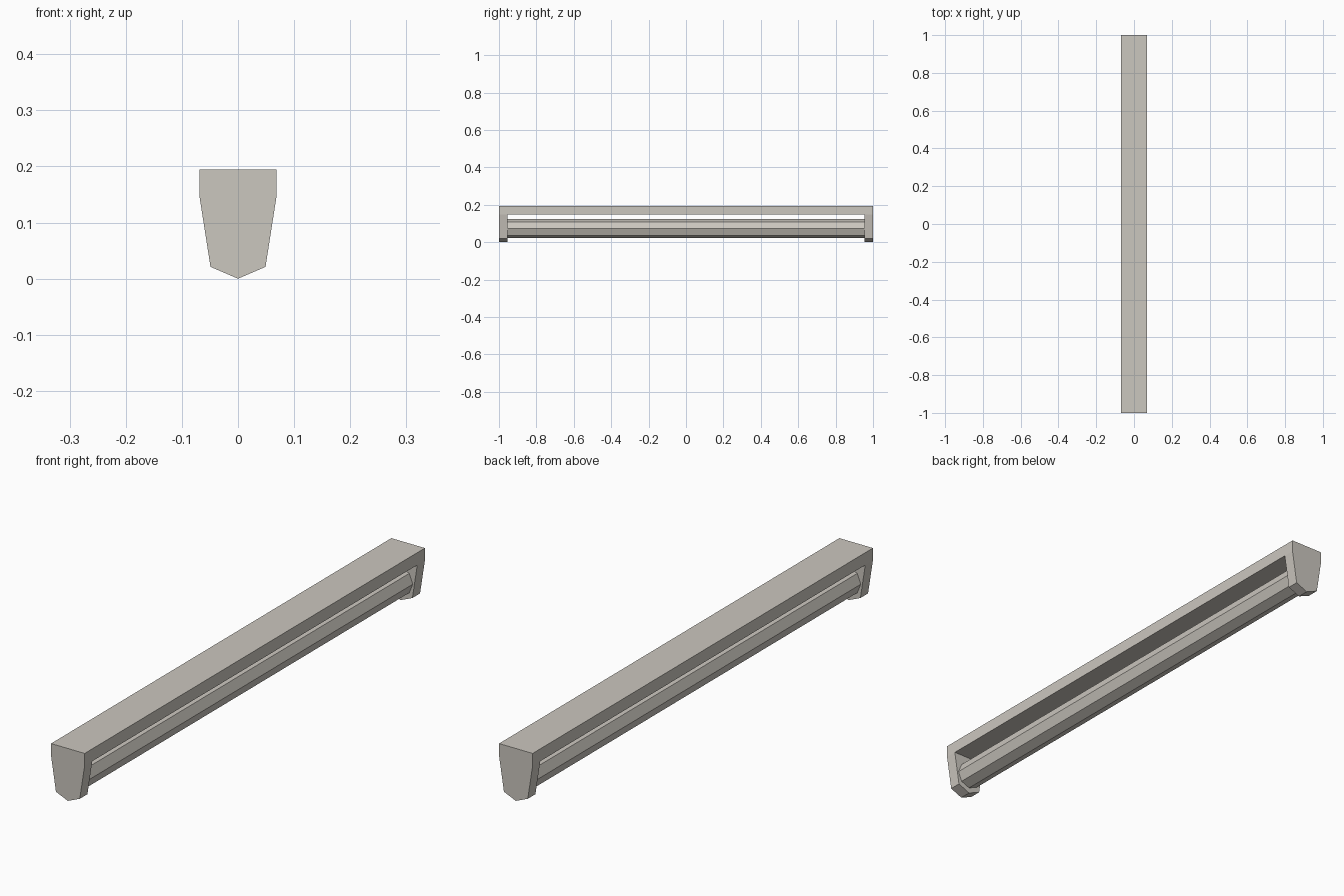
import bpy, bmesh, math

if "Cube" in bpy.data.objects:
    bpy.data.objects.remove(bpy.data.objects["Cube"])

mat = bpy.data.materials.new("warm grey")
mat.diffuse_color = (0.60, 0.57, 0.52, 1)
mat.use_nodes = True
mat.node_tree.nodes["Principled BSDF"].inputs["Base Color"].default_value = mat.diffuse_color


def extrude_profile(name, pts, y0, y1):
    """Closed prism: x-z outline extruded along y."""
    bm = bmesh.new()
    face = bm.faces.new([bm.verts.new((x, y0, z)) for x, z in pts])
    ext = bmesh.ops.extrude_face_region(bm, geom=[face])["geom"]
    moved = [v for v in ext if isinstance(v, bmesh.types.BMVert)]
    bmesh.ops.translate(bm, verts=moved, vec=(0, y1 - y0, 0))
    bmesh.ops.recalc_face_normals(bm, faces=bm.faces)
    me = bpy.data.meshes.new(name)
    bm.to_mesh(me)
    bm.free()
    me.materials.append(mat)
    ob = bpy.data.objects.new(name, me)
    bpy.context.collection.objects.link(ob)
    return ob


W, TOP, SHOULDER, INNER = 0.069, 0.195, 0.149, 0.955

# Top housing bar between the caps
extrude_profile("housing_bar",
                [(-W, SHOULDER), (W, SHOULDER), (W, TOP), (-W, TOP)],
                -INNER, INNER)

# Tapered end caps with a pointed bottom
half = [(W, TOP), (W, SHOULDER), (0.049, 0.021)]
cap = half + [(0, 0.0)] + [(-x, z) for x, z in reversed(half)]
extrude_profile("front_end_cap", cap, -1, -INNER)
extrude_profile("back_end_cap", cap, INNER, 1)

# Eight-sided lamp tube, a corner pointing up
R, CZ = 0.051, 0.073
tube = [(R * math.sin(i * math.pi / 4), CZ + R * math.cos(i * math.pi / 4))
        for i in range(8)]
extrude_profile("lamp_tube", tube, -INNER, INNER)
